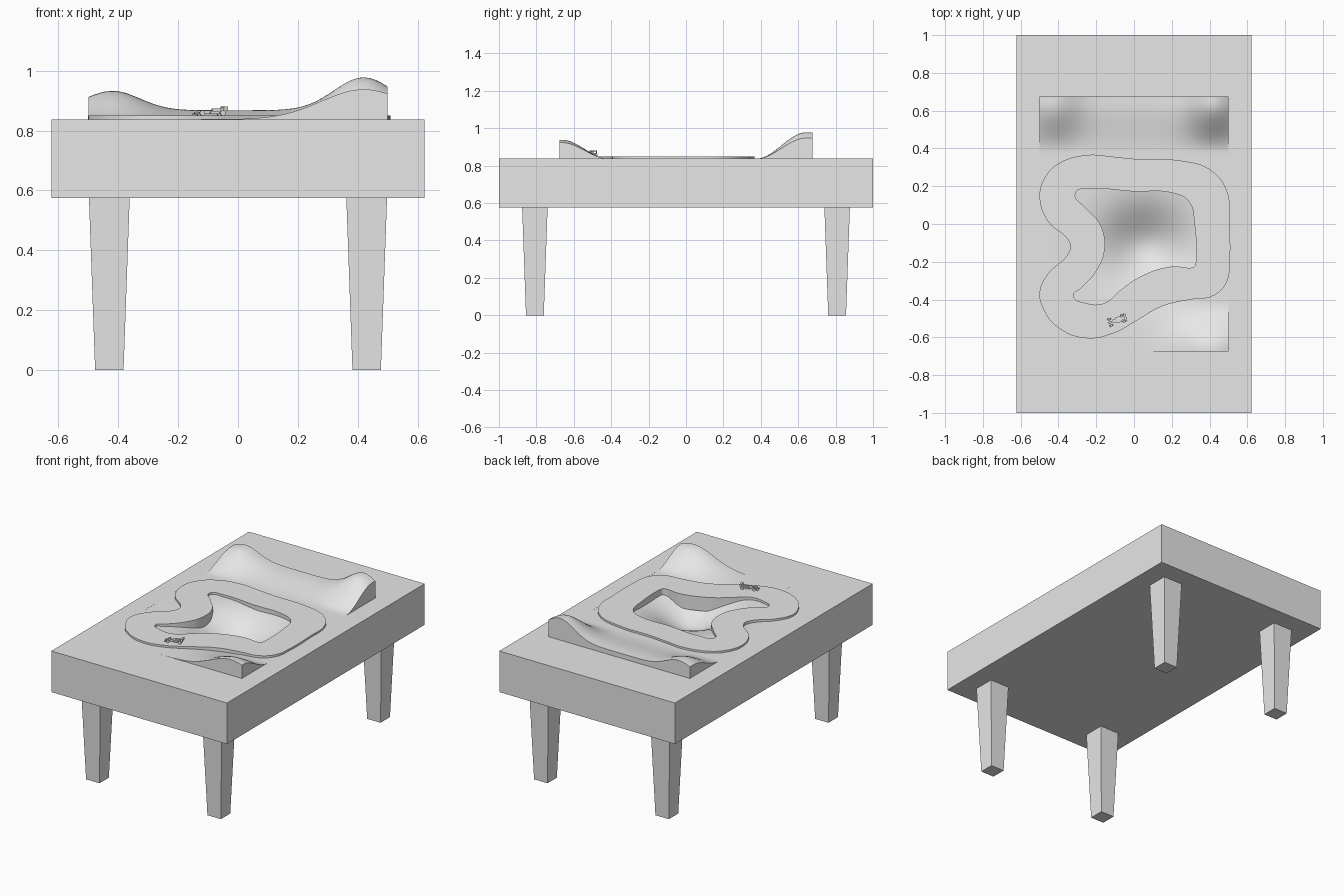
import bpy
import bmesh
import math
from mathutils import Matrix, Vector

default_cube = bpy.data.objects.get("Cube")
if default_cube:
    bpy.data.objects.remove(default_cube, do_unlink=True)

grey = bpy.data.materials.new("plain_grey")
grey.use_nodes = True
grey_value = (0.8, 0.8, 0.8, 1)
grey.diffuse_color = grey_value
grey.node_tree.nodes["Principled BSDF"].inputs["Base Color"].default_value = grey_value

TOP = 0.838           # table surface
UNDER = 0.575         # table underside
HALF_X, HALF_Y = 0.5, 0.675   # landscape half size


def add_mesh(name, bm):
    bmesh.ops.recalc_face_normals(bm, faces=bm.faces)
    mesh = bpy.data.meshes.new(name)
    bm.to_mesh(mesh)
    bm.free()
    mesh.materials.append(grey)
    obj = bpy.data.objects.new(name, mesh)
    bpy.context.collection.objects.link(obj)
    return obj


def smooth(obj):
    bpy.ops.object.select_all(action="DESELECT")
    obj.select_set(True)
    bpy.context.view_layer.objects.active = obj
    bpy.ops.object.shade_smooth_by_angle(angle=math.radians(35))


def box(name, center, size, parent=None):
    bm = bmesh.new()
    bmesh.ops.create_cube(bm, size=1)
    bmesh.ops.scale(bm, vec=size, verts=bm.verts)
    bmesh.ops.translate(bm, vec=center, verts=bm.verts)
    obj = add_mesh(name, bm)
    obj.parent = parent
    return obj


# Table body: a block with a shallow tray for the landscape
bm = bmesh.new()
bmesh.ops.create_cube(bm, size=1)
bmesh.ops.scale(bm, vec=(1.245, 2, TOP - UNDER), verts=bm.verts)
bmesh.ops.translate(bm, vec=(0, 0, (TOP + UNDER) / 2), verts=bm.verts)
top_face = max(bm.faces, key=lambda f: f.calc_center_median().z)
bmesh.ops.inset_individual(bm, faces=[top_face], thickness=0.1)
for v in top_face.verts:
    v.co.x = math.copysign(HALF_X, v.co.x)
    v.co.y = math.copysign(HALF_Y, v.co.y)
tray = bmesh.ops.extrude_face_region(bm, geom=[top_face])
bmesh.ops.translate(bm, vec=(0, 0, -0.2),
                    verts=[v for v in tray["geom"] if isinstance(v, bmesh.types.BMVert)])
if top_face.is_valid:
    bm.faces.remove(top_face)
add_mesh("table_body", bm)

# Tapered legs
for side_x, x_name in ((-1, "right"), (1, "left")):
    for side_y, y_name in ((-1, "front"), (1, "back")):
        bm = bmesh.new()
        bmesh.ops.create_cube(bm, size=1)
        for v in bm.verts:
            high = v.co.z > 0
            width = 0.136 if high else 0.095
            v.co = Vector((side_x * 0.43 + v.co.x * width,
                           side_y * 0.808 + v.co.y * width,
                           UNDER if high else 0))
        add_mesh(f"{y_name}_{x_name}_leg", bm)


def step(a, b, t):
    t = min(max((t - a) / (b - a), 0), 1)
    return t * t * (3 - 2 * t)


def bump(t, center, width):
    return math.exp(-((t - center) / width) ** 2)


def ground(x, y):
    back_ridge = 0.03 + 0.065 * bump(x, -0.42, 0.13) + 0.11 * bump(x, 0.42, 0.14)
    front_hill = 0.1 * bump(x, 0.42, 0.2)
    hollow = 0.14 * bump(x, 0.06, 0.22) * bump(y, -0.12, 0.2)
    return (TOP + back_ridge * step(0.38, 0.64, y)
            + front_hill * step(-0.42, -0.66, y) - hollow)


# Landscape sheet with hills, a hollow and a skirt round its border
bm = bmesh.new()
bmesh.ops.create_grid(bm, x_segments=50, y_segments=68, size=1)
for v in bm.verts:
    x, y = v.co.x * HALF_X, v.co.y * HALF_Y
    v.co = Vector((x, y, ground(x, y)))
border = [e for e in bm.edges if e.is_boundary]
skirt = bmesh.ops.extrude_edge_only(bm, edges=border)
for v in skirt["geom"]:
    if isinstance(v, bmesh.types.BMVert):
        v.co.z = TOP - 0.05
smooth(add_mesh("landscape", bm))

# Race track: two closed outlines filled as a slab
outer = [(-.5, .15), (-.47, .25), (-.4, .32), (-.25, .365), (-.1, .355), (0, .345),
         (.25, .335), (.4, .29), (.49, .18), (.505, 0), (.507, -.2), (.49, -.31),
         (.42, -.38), (.3, -.4), (.15, -.435), (0, -.52), (-.1, -.575), (-.25, -.605),
         (-.4, -.55), (-.48, -.45), (-.5, -.36), (-.46, -.27), (-.34, -.14),
         (-.34, -.1), (-.46, .02)]
inner = [(-.31, .165), (-.23, .185), (0, .172), (.2, .165), (.29, .12), (.32, 0),
         (.325, -.215), (.315, -.228), (.2, -.225), (.05, -.27), (-.06, -.34),
         (-.16, -.42), (-.25, -.42), (-.32, -.38), (-.28, -.34), (-.2, -.25),
         (-.155, -.13), (-.18, 0), (-.25, .08)]
curve = bpy.data.curves.new("track_outline", "CURVE")
curve.dimensions = "2D"
curve.fill_mode = "BOTH"
curve.resolution_u = 6
curve.extrude = 0.045
for outline in (outer, inner):
    spline = curve.splines.new("BEZIER")
    spline.bezier_points.add(len(outline) - 1)
    spline.use_cyclic_u = True
    for point, (x, y) in zip(spline.bezier_points, outline):
        point.co = (x, y, 0)
        point.handle_left_type = point.handle_right_type = "AUTO"
curve.materials.append(grey)
track = bpy.data.objects.new("race_track", curve)
bpy.context.collection.objects.link(track)
track.location.z = 0.85 - curve.extrude
bpy.ops.object.select_all(action="DESELECT")
track.select_set(True)
bpy.context.view_layer.objects.active = track
bpy.ops.object.convert(target="MESH")
smooth(track)

# Toy racing car, nose toward its own -x
car = box("car_body", (0.012, 0, 0.012), (0.07, 0.018, 0.012))
nose = box("car_nose", (-0.036, 0, 0.009), (0.04, 0.009, 0.006), car)
box("car_engine_cover", (0.022, 0, 0.021), (0.03, 0.009, 0.007), car)
box("car_front_wing", (-0.053, 0, 0.006), (0.01, 0.04, 0.003), car)
box("car_rear_wing", (0.049, 0, 0.028), (0.012, 0.036, 0.004), car)
for side in (-1, 1):
    box("car_side_pod", (0.012, side * 0.011, 0.01), (0.03, 0.009, 0.009), car)
    box("car_wing_end", (0.049, side * 0.018, 0.023), (0.014, 0.002, 0.015), car)
    for x in (-0.034, 0.038):
        bm = bmesh.new()
        bmesh.ops.create_cone(bm, cap_ends=True, segments=16, radius1=0.009,
                              radius2=0.009, depth=0.009,
                              matrix=Matrix.Translation((x, side * 0.018, 0.009))
                              @ Matrix.Rotation(math.pi / 2, 4, "X"))
        wheel = add_mesh("car_wheel", bm)
        smooth(wheel)
        wheel.parent = car
for x in (-0.034, 0.038):
    box("car_axle", (x, 0, 0.009), (0.003, 0.036, 0.003), car)
car.location = (-0.093, -0.51, 0.85)
car.rotation_euler.z = math.radians(18)
